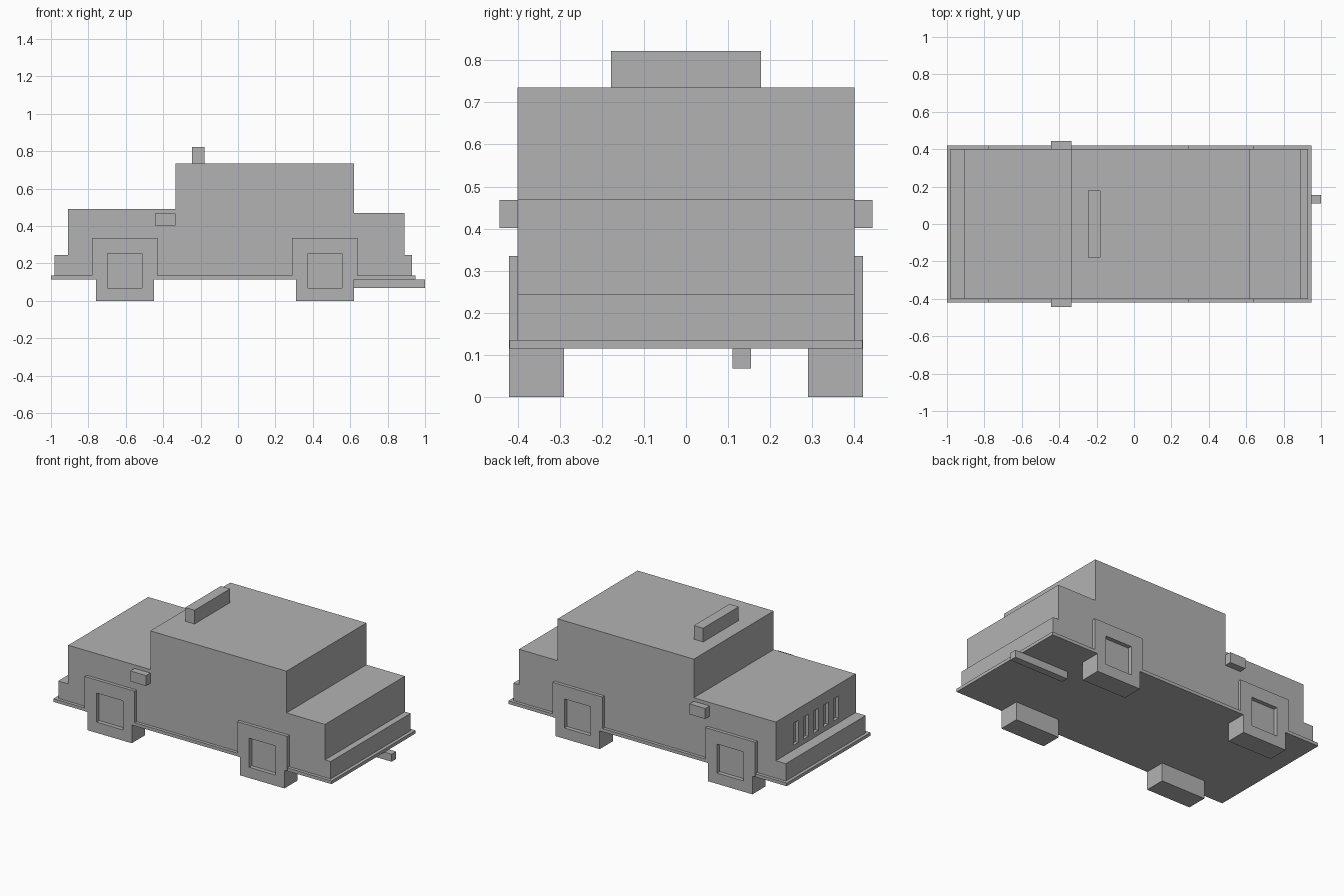
import bpy
import bmesh

default = bpy.data.objects.get("Cube")
if default:
    bpy.data.objects.remove(default, do_unlink=True)

grey = bpy.data.materials.new("plain grey")
grey.use_nodes = True
grey.diffuse_color = (0.45, 0.45, 0.45, 1)
grey.node_tree.nodes["Principled BSDF"].inputs["Base Color"].default_value = (0.45, 0.45, 0.45, 1)


def extrude_profile(name, outline, y0, y1):
    """Extrude an x-z outline from y0 to y1."""
    bm = bmesh.new()
    face = bm.faces.new([bm.verts.new((x, y0, z)) for x, z in outline])
    new = bmesh.ops.extrude_face_region(bm, geom=[face])["geom"]
    verts = [v for v in new if isinstance(v, bmesh.types.BMVert)]
    bmesh.ops.translate(bm, verts=verts, vec=(0, y1 - y0, 0))
    bmesh.ops.recalc_face_normals(bm, faces=bm.faces)
    mesh = bpy.data.meshes.new(name)
    bm.to_mesh(mesh)
    bm.free()
    mesh.materials.append(grey)
    obj = bpy.data.objects.new(name, mesh)
    bpy.context.collection.objects.link(obj)
    return obj


def box(name, x0, x1, y0, y1, z0, z1):
    return extrude_profile(name, [(x0, z0), (x1, z0), (x1, z1), (x0, z1)], y0, y1)


def cut(obj, cutter):
    mod = obj.modifiers.new("cut", 'BOOLEAN')
    mod.operation = 'DIFFERENCE'
    mod.solver = 'EXACT'
    mod.object = cutter
    bpy.context.view_layer.objects.active = obj
    bpy.ops.object.modifier_apply(modifier=mod.name)


# Stepped body: bumpers, bonnet, cabin and boot in one side outline
body = extrude_profile("body", [
    (-0.98, 0.13), (0.93, 0.13), (0.93, 0.245), (0.89, 0.245),
    (0.89, 0.47), (0.62, 0.47), (0.62, 0.735), (-0.335, 0.735),
    (-0.335, 0.49), (-0.91, 0.49), (-0.91, 0.245), (-0.98, 0.245)], -0.4, 0.4)

# Floor plate, roof light and exhaust
floor_plate = box("floor_plate", -1, 0.95, -0.42, 0.42, 0.115, 0.135)
box("roof_light", -0.245, -0.18, -0.178, 0.178, 0.735, 0.822)
box("exhaust_pipe", 0.62, 1, 0.11, 0.155, 0.068, 0.115)

# Grille slots in the bonnet end
for i in range(5):
    y = (i - 2) * 0.1
    slot = box("slot_cutter", -1, -0.89, y - 0.025, y + 0.025, 0.275, 0.415)
    slot.hide_render = True
    cut(body, slot)
    bpy.data.objects.remove(slot, do_unlink=True)

# Square wheels with wider arches and recessed hubs, and door mirrors
for side, s in (("right", -1), ("left", 1)):
    box("mirror_" + side, -0.445, -0.335, s * 0.39, s * 0.443, 0.402, 0.468)
    for end, c in (("front", -0.605), ("rear", 0.465)):
        half = [(0.155, 0), (0.155, 0.115), (0.175, 0.115), (0.175, 0.335)]
        outline = [(c + x, z) for x, z in half] + [(c - x, z) for x, z in reversed(half)]
        wheel = extrude_profile(f"{end}_wheel_{side}", outline, s * 0.29, s * 0.421)
        hub = box("hub_cutter", c - 0.092, c + 0.092, s * 0.395, s * 0.5, 0.068, 0.252)
        hub.hide_render = True
        for part in (wheel, body, floor_plate):
            cut(part, hub)
        bpy.data.objects.remove(hub, do_unlink=True)
